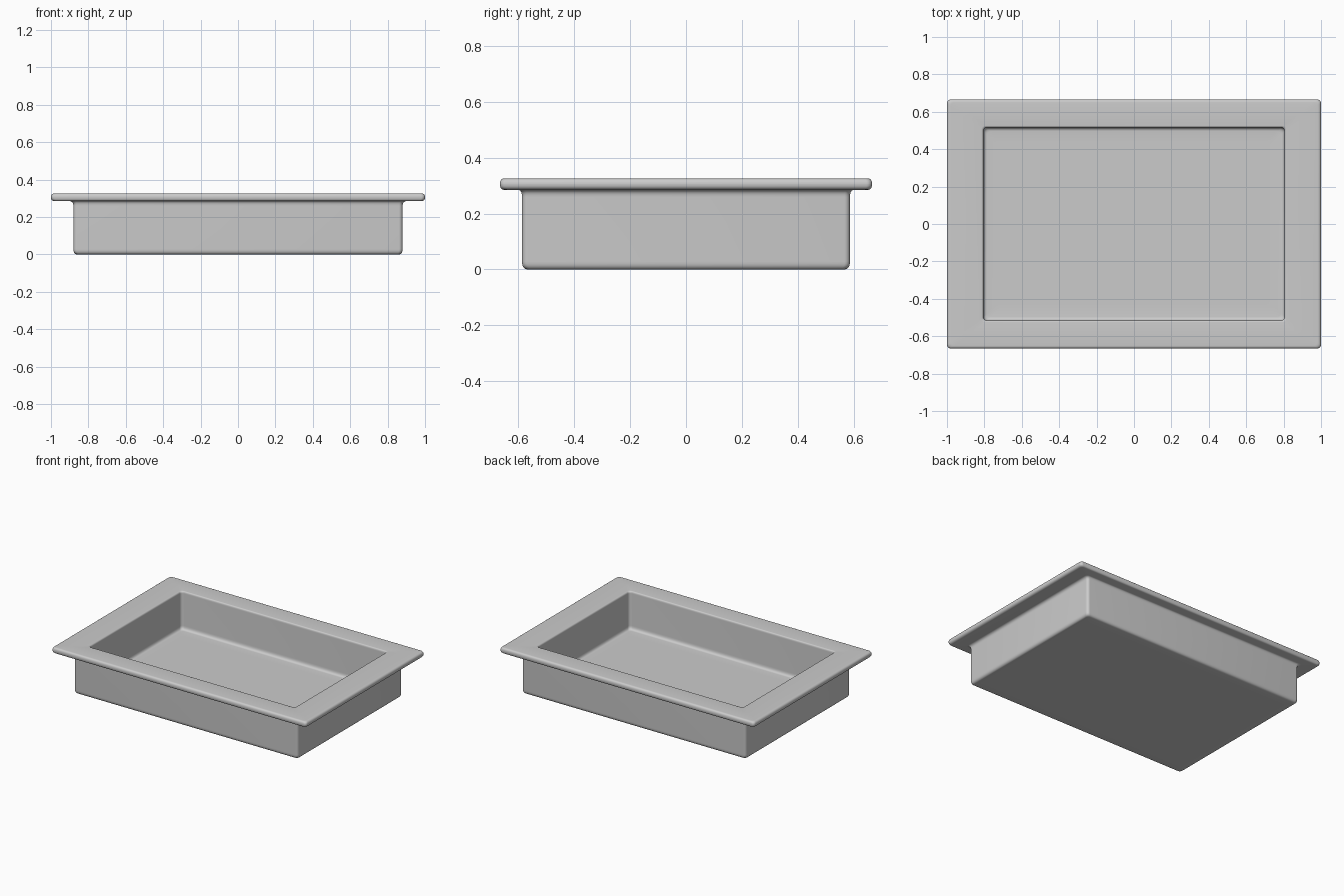
import bpy, bmesh, math
from mathutils import Vector

if "Cube" in bpy.data.objects:
    bpy.data.objects.remove(bpy.data.objects["Cube"])

# Section of the tray: (half width x, half width y, height, rounding), from outside bottom to inside floor
section = [
    (0.88, 0.587, 0.0, 0.022),      # bottom outer edge
    (0.88, 0.587, 0.285, 0.02),     # fillet under the rim
    (1.0, 0.666, 0.285, 0.02),      # rim lower edge
    (1.0, 0.666, 0.326, 0.02),      # rim upper edge
    (0.805, 0.516, 0.326, 0.012),   # opening edge
    (0.805, 0.516, 0.056, 0.022),   # inner floor edge
]
START, END = Vector((0.8, 0.507, 0.0)), Vector((0.72, 0.431, 0.056))
STEPS = 6


def rounded_section():
    """Replace every section corner by a small curve."""
    pts = [Vector(p[:3]) for p in section]
    path = [START] + pts + [END]
    out = [START]
    for i, p in enumerate(pts):
        r = section[i][3]
        a = p + (path[i] - p).normalized() * min(r * 1.3, (path[i] - p).length * 0.49)
        b = p + (path[i + 2] - p).normalized() * min(r * 1.3, (path[i + 2] - p).length * 0.49)
        for k in range(STEPS + 1):
            t = k / STEPS
            out.append(a * (1 - t) ** 2 + p * 2 * t * (1 - t) + b * t * t)
    return out + [END]


def ring(bm, hx, hy, z, r=0.02):
    """Rectangle with rounded corners."""
    verts = []
    for c, (sx, sy) in enumerate([(1, 1), (-1, 1), (-1, -1), (1, -1)]):
        for k in range(STEPS + 1):
            a = math.pi / 2 * (c + k / STEPS)
            verts.append(bm.verts.new((sx * (hx - r) + r * math.cos(a),
                                       sy * (hy - r) + r * math.sin(a), z)))
    return verts


# Tray: rings joined along the section, capped below and on the inner floor
bm = bmesh.new()
rings = [ring(bm, *p) for p in rounded_section()]
for lo, hi in zip(rings, rings[1:]):
    n = len(lo)
    for i in range(n):
        j = (i + 1) % n
        bm.faces.new((lo[i], lo[j], hi[j], hi[i]))
bm.faces.new(rings[0][::-1])
bm.faces.new(rings[-1])
bmesh.ops.recalc_face_normals(bm, faces=bm.faces)

mesh = bpy.data.meshes.new("tray")
bm.to_mesh(mesh)
bm.free()
tray = bpy.data.objects.new("tray", mesh)
bpy.context.collection.objects.link(tray)
bpy.context.view_layer.objects.active = tray
tray.select_set(True)
bpy.ops.object.shade_smooth_by_angle(angle=math.radians(40))
